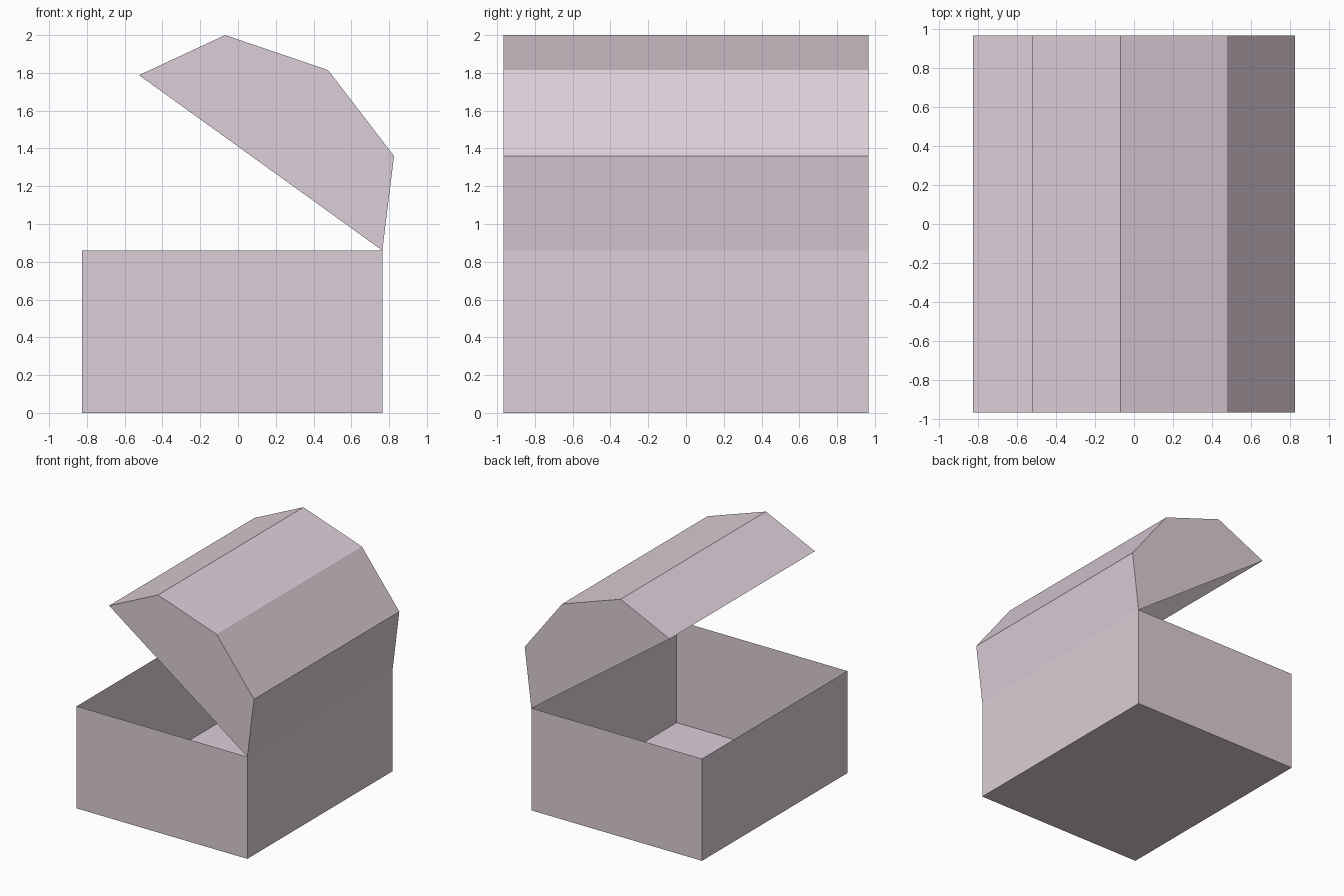
import bpy
import bmesh

default = bpy.data.objects.get("Cube")
if default:
    bpy.data.objects.remove(default, do_unlink=True)

HALF_DEPTH = 0.967

# Single pale mauve material
mauve = bpy.data.materials.new("pale_mauve")
mauve.use_nodes = True
colour = (0.72, 0.62, 0.68, 1.0)
mauve.diffuse_color = colour
bsdf = next(n for n in mauve.node_tree.nodes if n.type == 'BSDF_PRINCIPLED')
bsdf.inputs["Base Color"].default_value = colour
bsdf.inputs["Roughness"].default_value = 0.8


def open_shell(name, profile):
    """Thin shell along y from an (x, z) profile; the last-to-first edge stays open."""
    bm = bmesh.new()
    front = [bm.verts.new((x, -HALF_DEPTH, z)) for x, z in profile]
    back = [bm.verts.new((x, HALF_DEPTH, z)) for x, z in profile]
    # End walls
    bm.faces.new(front)
    bm.faces.new(back[::-1])
    # Panels along the length
    for i in range(len(profile) - 1):
        bm.faces.new((front[i], back[i], back[i + 1], front[i + 1]))
    mesh = bpy.data.meshes.new(name)
    bm.to_mesh(mesh)
    bm.free()
    mesh.materials.append(mauve)
    obj = bpy.data.objects.new(name, mesh)
    bpy.context.collection.objects.link(obj)
    return obj


# Chest body, open at the top
open_shell("chest_body", [(-0.826, 0.86), (-0.826, 0.0), (0.764, 0.0), (0.764, 0.86)])

# Faceted lid, hinged at the +x edge and hollow underneath
open_shell("chest_lid", [(0.764, 0.86), (0.826, 1.36), (0.477, 1.815),
                         (-0.068, 2.0), (-0.524, 1.788)])
